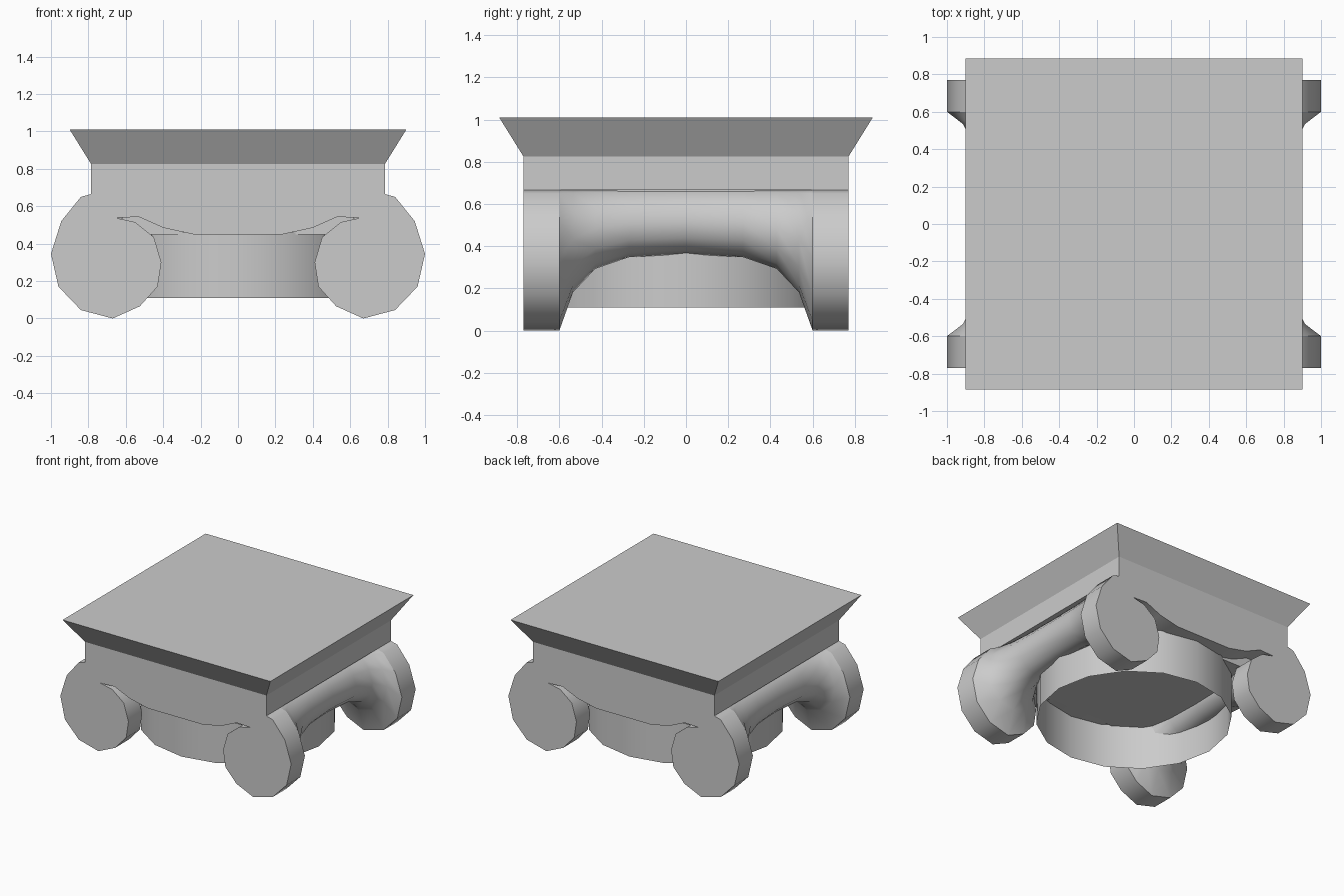
import bpy, bmesh, math

if "Cube" in bpy.data.objects:
    bpy.data.objects.remove(bpy.data.objects["Cube"])


def make_object(name, verts, faces, smooth=None):
    mesh = bpy.data.meshes.new(name)
    bm = bmesh.new()
    vs = [bm.verts.new(v) for v in verts]
    for f in faces:
        bm.faces.new([vs[i] for i in f])
    bmesh.ops.recalc_face_normals(bm, faces=bm.faces)
    bm.to_mesh(mesh)
    bm.free()
    obj = bpy.data.objects.new(name, mesh)
    bpy.context.collection.objects.link(obj)
    if smooth:
        bpy.ops.object.select_all(action='DESELECT')
        obj.select_set(True)
        bpy.context.view_layer.objects.active = obj
        bpy.ops.object.shade_smooth_by_angle(angle=math.radians(smooth))
    return obj


def loft(name, rings, capped=True, smooth=None):
    n = len(rings[0])
    verts = [p for r in rings for p in r]
    faces = [(k * n + i, k * n + (i + 1) % n, (k + 1) * n + (i + 1) % n, (k + 1) * n + i)
             for k in range(len(rings) - 1) for i in range(n)]
    if capped:
        faces += [tuple(range(n)), tuple(range((len(rings) - 1) * n, len(rings) * n))]
    return make_object(name, verts, faces, smooth)


def rect(x, y, z):
    return [(-x, -y, z), (x, -y, z), (x, y, z), (-x, y, z)]


# Flared slab on top
loft("abacus", [rect(0.785, 0.77, 0.665), rect(0.785, 0.77, 0.825), rect(0.9, 0.885, 1.01)])

# Core filling the space between the two faces
loft("core", [rect(0.62, 0.62, 0.45), rect(0.62, 0.62, 0.67)])

# Scroll outline in (x, z), clockwise from the top
scroll = [(0.785, 0.665), (0.84, 0.65), (0.945, 0.52), (1.0, 0.345), (0.96, 0.17),
          (0.84, 0.045), (0.67, 0.0), (0.525, 0.065), (0.43, 0.17), (0.41, 0.30),
          (0.45, 0.435), (0.55, 0.515), (0.655, 0.538)]
band = [(0.53, 0.543), (0.40, 0.485), (0.24, 0.45)]

# Front and back scroll faces
half = scroll + band
outline = half + [(-x, z) for x, z in reversed(half)]
for name, s in (("front_scroll_face", -1), ("back_scroll_face", 1)):
    loft(name, [[(x, s * y, z) for x, z in outline] for y in (0.77, 0.6)], smooth=40)

# Side bolsters, pinched at the middle
pinch = [(0.6, 1.0), (0.535, 0.725), (0.43, 0.557), (0.27, 0.473)]
stations = [(-y, k) for y, k in pinch] + [(0, 0.45)] + pinch[::-1]
loop = scroll + [(0.60, 0.665)]
for name, s in (("left_bolster", -1), ("right_bolster", 1)):
    loft(name, [[(s * (0.69 + (x - 0.69) * k), y, 0.66 + (z - 0.66) * k) for x, z in loop]
                for y, k in stations], capped=False, smooth=45)

# Open neck ring below
sides = 16
circle = [(0.7 * math.cos(2 * math.pi * i / sides), 0.7 * math.sin(2 * math.pi * i / sides))
          for i in range(sides)]
loft("neck_ring", [[(x, y, z) for x, y in circle] for z in (0.11, 0.46)], capped=False, smooth=40)
